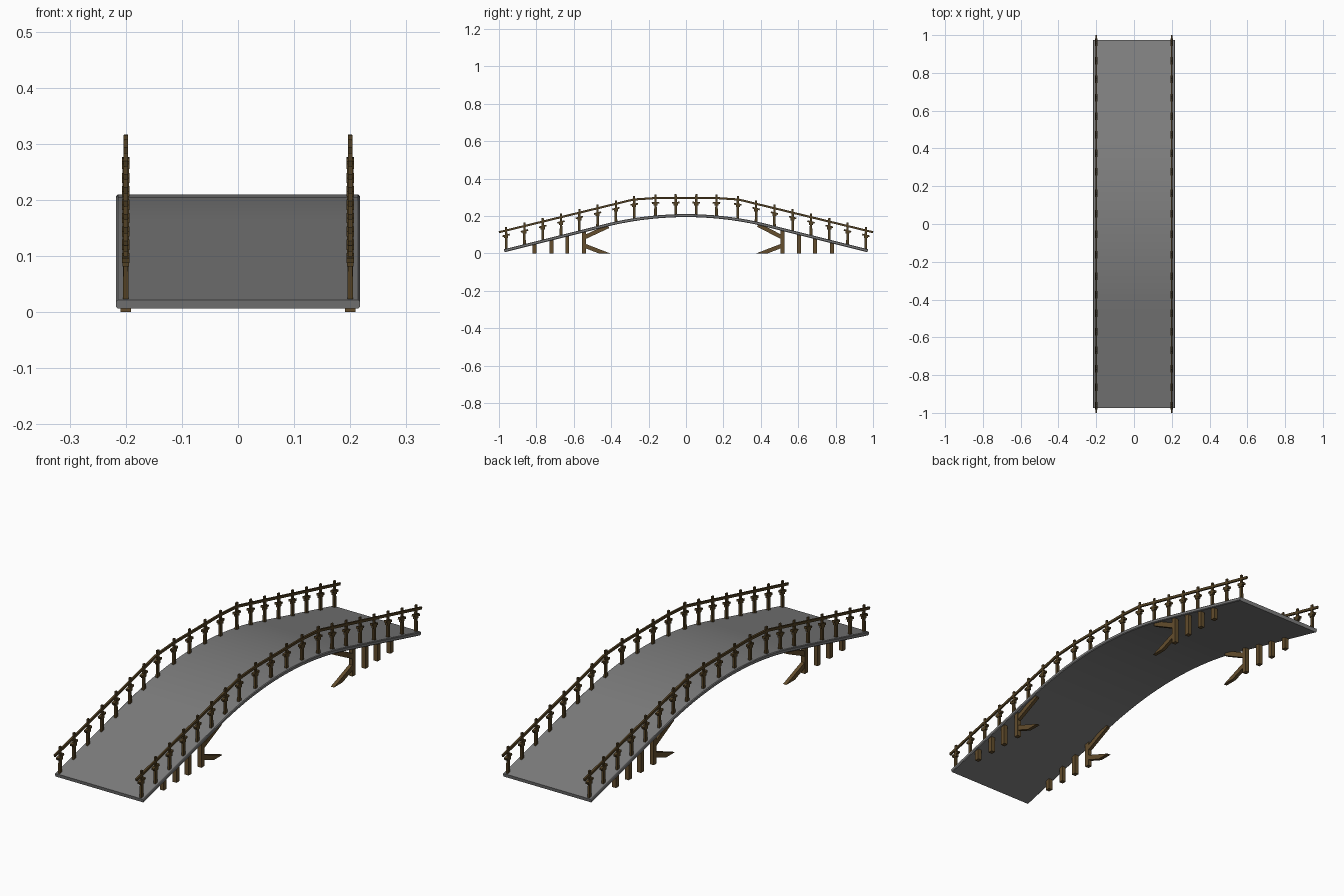
import bpy, bmesh, math
from mathutils import Vector, Matrix

if "Cube" in bpy.data.objects:
    bpy.data.objects.remove(bpy.data.objects["Cube"])


def mat(name, c):
    m = bpy.data.materials.new(name)
    m.diffuse_color = (*c, 1)
    m.use_nodes = True
    m.node_tree.nodes["Principled BSDF"].inputs["Base Color"].default_value = m.diffuse_color
    return m


GREY = mat("stone grey", (0.21, 0.21, 0.21))
DARK = mat("dark wood", (0.085, 0.052, 0.017))
WOOD = mat("support wood", (0.125, 0.075, 0.026))


def deck_z(y):
    """Height of the walking surface: curved crown, straight ramps."""
    a = abs(y)
    return 0.21 - 0.28 * a * a if a < 0.4 else 0.1652 - 0.25 * (a - 0.4)


RAIL = [(0, 0.298), (0.16, 0.296), (0.28, 0.288), (1.0, 0.113)]


def rail_z(y):
    a = abs(y)
    for (y0, z0), (y1, z1) in zip(RAIL, RAIL[1:]):
        if a <= y1:
            return z0 + (z1 - z0) * (a - y0) / (y1 - y0)
    return RAIL[-1][1]


def finish(bm, name, material, smooth=False):
    bmesh.ops.recalc_face_normals(bm, faces=bm.faces)
    me = bpy.data.meshes.new(name)
    bm.to_mesh(me)
    bm.free()
    me.materials.append(material)
    ob = bpy.data.objects.new(name, me)
    bpy.context.collection.objects.link(ob)
    if smooth:
        bpy.context.view_layer.objects.active = ob
        ob.select_set(True)
        bpy.ops.object.shade_smooth_by_angle(angle=math.radians(30))
        ob.select_set(False)
    return ob


def box(bm, centre, size, tilt=0.0, taper=1.0):
    m = (Matrix.Translation(centre) @ Matrix.Rotation(tilt, 4, 'X')
         @ Matrix.Diagonal((*size, 1)))
    vs = bmesh.ops.create_cube(bm, size=1)["verts"]
    for v in vs:
        if v.co.z > 0:
            v.co.x *= taper
            v.co.y *= taper
    bmesh.ops.transform(bm, matrix=m, verts=vs)


def beam(bm, x, p, q, wx, wt):
    """Square timber between two (y, z) points."""
    d = Vector((q[0] - p[0], q[1] - p[1]))
    box(bm, (x, (p[0] + q[0]) / 2, (p[1] + q[1]) / 2),
        (wx, d.length, wt), math.atan2(d.y, d.x))


# Arched deck: slab swept along the profile
bm = bmesh.new()
N, T, HALF = 40, 0.016, 0.217
rings = []
for i in range(N + 1):
    y = -0.974 + 1.948 * i / N
    s = (deck_z(y + 0.001) - deck_z(y - 0.001)) / 0.002
    n = Vector((0, -s, 1)).normalized()
    top = Vector((0, y, deck_z(y)))
    bot = top - n * T
    c = 0.003
    section = [(-HALF + c, 0), (HALF - c, 0), (HALF, c), (HALF, T - c),
               (HALF - c, T), (-HALF + c, T), (-HALF, T - c), (-HALF, c)]
    rings.append([bm.verts.new(top - n * d + Vector((x, 0, 0))) for x, d in section])
for a, b in zip(rings, rings[1:]):
    for k in range(8):
        bm.faces.new((a[k], a[(k + 1) % 8], b[(k + 1) % 8], b[k]))
bm.faces.new(rings[0])
bm.faces.new(rings[-1])
finish(bm, "deck", GREY, True)

post_half = [0.055, 0.163] + [0.277 + 0.0978 * i for i in range(8)]
post_ys = [s * y for y in post_half for s in (-1, 1)]

for side, x in (("left", -0.2), ("right", 0.2)):
    # Handrail
    bm = bmesh.new()
    path = [(-y, z) for y, z in reversed(RAIL[1:])] + RAIL[1:]
    for p, q in zip(path, path[1:]):
        beam(bm, x, p, q, 0.008, 0.011)
    finish(bm, side + "_handrail", DARK)

    # Railing posts with crossarm and collar
    bm = bmesh.new()
    for y in post_ys:
        z0, z1 = deck_z(y) - 0.004, rail_z(y) + 0.019
        r = rail_z(y)
        tilt = math.atan((rail_z(y + 0.01) - rail_z(y - 0.01)) / 0.02)
        box(bm, (x, y, (z0 + z1) / 2), (0.010, 0.015, z1 - z0), taper=0.72)
        box(bm, (x, y, r - 0.026), (0.013, 0.040, 0.009), tilt)
        box(bm, (x, y, r - 0.034), (0.012, 0.022, 0.014))
    finish(bm, side + "_railing_posts", DARK)

    # Timber supports below the deck
    bm = bmesh.new()
    for s, shift in ((-1, -0.0), (1, -0.03)):
        ys = [s * a + shift for a in (0.545, 0.635, 0.72, 0.81)]
        for y in ys:
            h = deck_z(y) - 0.008
            box(bm, (x, y, h / 2), (0.019, 0.021, h))
        y0 = ys[0]
        beam(bm, x, (y0, 0.085), (y0 - s * 0.13, deck_z(y0 - s * 0.13) - 0.016),
             0.016, 0.022)
        beam(bm, x, (y0, 0.042), (y0 - s * 0.15, -0.016), 0.016, 0.022)
    # trim braces at ground level
    geom = bm.verts[:] + bm.edges[:] + bm.faces[:]
    cut = bmesh.ops.bisect_plane(bm, geom=geom, plane_co=(0, 0, 0),
                                 plane_no=(0, 0, 1), clear_inner=True)
    bmesh.ops.holes_fill(bm, edges=[e for e in bm.edges if e.is_boundary])
    finish(bm, side + "_supports", WOOD)
